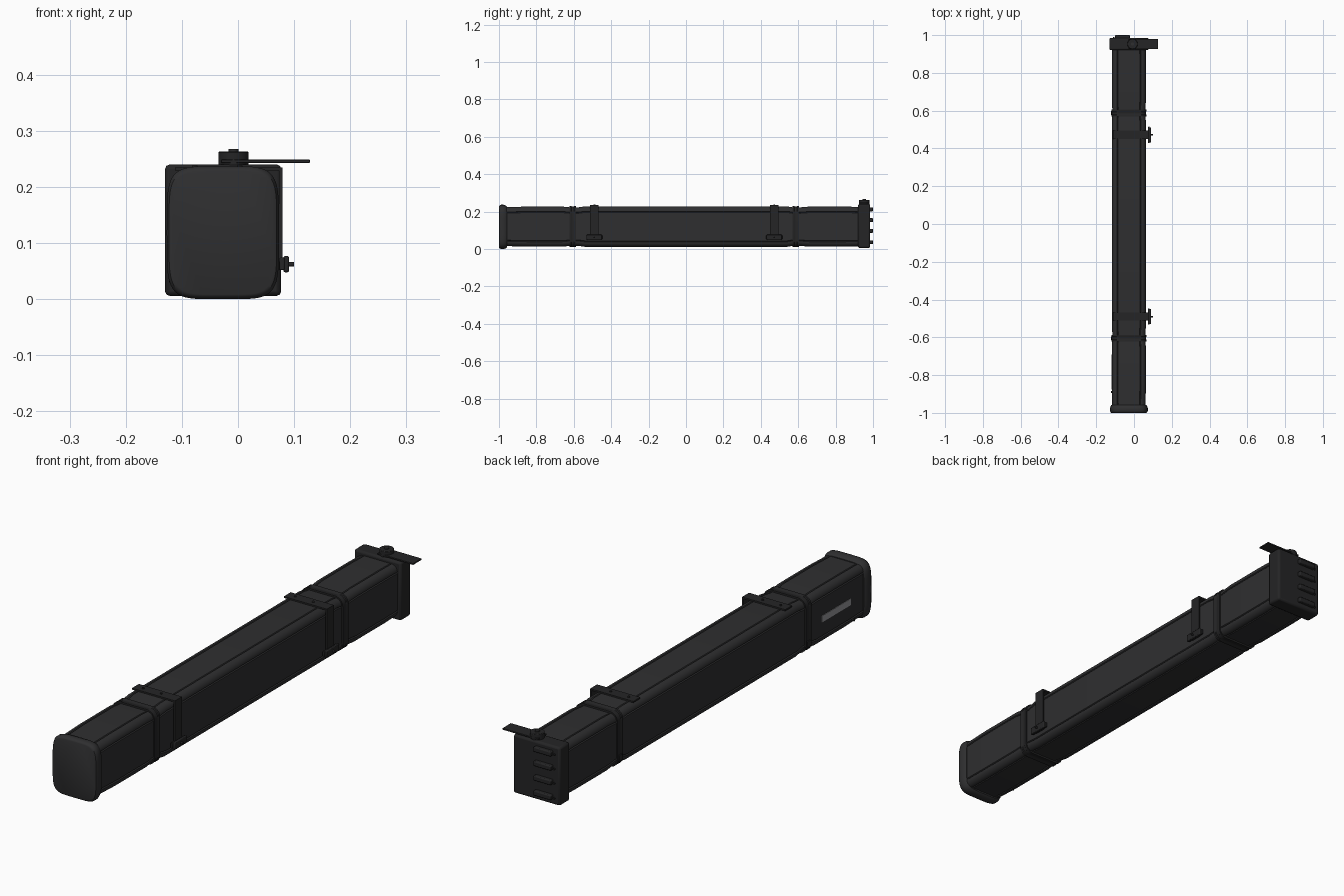
import bpy, bmesh, math
from mathutils import Matrix

if "Cube" in bpy.data.objects:
    bpy.data.objects.remove(bpy.data.objects["Cube"])

CX, CZ = -0.027, 0.12   # tube axis


def material(name, c):
    m = bpy.data.materials.new(name)
    m.diffuse_color = (c, c, c * 1.05, 1)
    m.use_nodes = True
    m.node_tree.nodes["Principled BSDF"].inputs["Base Color"].default_value = m.diffuse_color
    return m


BLACK = material("black_plastic", 0.028)
DARK = material("dark_plastic", 0.018)
PALE = material("pale_label", 0.3)


def finish(name, bm, mat, bevel=0.0, segments=2):
    bmesh.ops.recalc_face_normals(bm, faces=bm.faces)
    me = bpy.data.meshes.new(name)
    bm.to_mesh(me)
    bm.free()
    ob = bpy.data.objects.new(name, me)
    bpy.context.collection.objects.link(ob)
    me.materials.append(mat)
    if bevel:
        b = ob.modifiers.new("bevel", 'BEVEL')
        b.width, b.segments = bevel, segments
    bpy.context.view_layer.objects.active = ob
    ob.select_set(True)
    bpy.ops.object.shade_smooth_by_angle(angle=math.radians(35))
    ob.select_set(False)
    return ob


def box(name, x, y, z, mat=DARK, bevel=0.0):
    bm = bmesh.new()
    c = [(a + b) / 2 for a, b in (x, y, z)]
    s = [b - a for a, b in (x, y, z)]
    bmesh.ops.create_cube(bm, size=1, matrix=Matrix.Translation(c) @ Matrix.Diagonal((*s, 1)))
    return finish(name, bm, mat, bevel)


def cylinder(name, c, r, depth, axis='Z', mat=DARK, bevel=0.0):
    rot = {'Z': Matrix(), 'X': Matrix.Rotation(math.pi / 2, 4, 'Y'),
           'Y': Matrix.Rotation(math.pi / 2, 4, 'X')}[axis]
    bm = bmesh.new()
    bmesh.ops.create_cone(bm, cap_ends=True, segments=32, radius1=r, radius2=r,
                          depth=depth, matrix=Matrix.Translation(c) @ rot)
    return finish(name, bm, mat, bevel)


def rounded(w, h, r, groove=0.0):
    """Rounded rectangle, optionally with a seam groove beside each corner."""
    pts = []
    for k, (sx, sz) in enumerate(((1, 1), (-1, 1), (-1, -1), (1, -1))):
        a0 = k * math.pi / 2

        def at(a, rad, back=0.0, turn=0):
            t = a + turn * math.pi / 2
            return (sx * (w - r) + rad * math.cos(a) + back * math.cos(t),
                    sz * (h - r) + rad * math.sin(a) + back * math.sin(t))
        if groove:
            pts += [at(a0, r, .006, -1), at(a0, r - groove, .003, -1)]
        pts += [at(a0 + i * math.pi / 16, r) for i in range(9)]
        if groove:
            a1 = a0 + math.pi / 2
            pts += [at(a1, r - groove, .003, 1), at(a1, r, .006, 1)]
    return pts


def squircle(w, h, n=5.0):
    f = lambda v: math.copysign(abs(v) ** (2 / n), v)
    return [(w * f(math.cos(t)), h * f(math.sin(t)))
            for t in (i * math.pi / 32 for i in range(64))]


def loft(name, sections, mat=BLACK, cz=CZ):
    bm = bmesh.new()
    rings = [[bm.verts.new((CX + x, y, cz + z)) for x, z in pts] for y, pts in sections]
    n = len(rings[0])
    for a, b in zip(rings, rings[1:]):
        for i in range(n):
            bm.faces.new((a[i], a[(i + 1) % n], b[(i + 1) % n], b[i]))
    bm.faces.new(rings[0])
    bm.faces.new(rings[-1])
    return finish(name, bm, mat)


# long tube, slightly waisted under the two bands
loft("tube", [(y, rounded(w, h, .026, .004)) for y, w, h in (
    (-.97, .088, .104), (-.85, .09, .107), (-.66, .09, .107), (-.62, .088, .103),
    (-.575, .088, .103), (-.54, .09, .108), (.54, .09, .108), (.57, .088, .103),
    (.61, .088, .103), (.66, .09, .107), (.85, .09, .107), (.94, .089, .105))])

# flared front cap
loft("front_cap", [(y, squircle(w, h)) for y, w, h in (
    (-1, .092, .11), (-.998, .096, .114), (-.99, .1, .1185), (-.975, .1, .1185),
    (-.962, .096, .114), (-.957, .092, .109))], cz=.1185)

# ribbed joint bands with small clips on both sides
for label, yb in (("front", -.605), ("rear", .587)):
    prof = ((-.018, -.003), (-.018, .003), (-.009, .003), (-.006, .001),
            (.006, .001), (.009, .003), (.018, .003), (.018, -.003))
    loft(label + "_band", [(yb + dy, rounded(.09 + d, .107 + d, .034)) for dy, d in prof], DARK)
    box(label + "_band_clip", (-.122, -.115), (yb - .01, yb + .01), (.035, .06), DARK, .001)

# mounting brackets: top strip, side drop, foot block and bolt
for label, yb in (("front", -.49), ("rear", .472)):
    bm = bmesh.new()
    path = [(-.112, .229), (-.112, .235), (.079, .235), (.079, .052), (.073, .052), (.073, .229)]
    rings = [[bm.verts.new((x, yb + s, z)) for x, z in path] for s in (-.022, .022)]
    bm.faces.new(rings[0])
    bm.faces.new(rings[1])
    for i in range(6):
        j = (i + 1) % 6
        bm.faces.new((rings[0][i], rings[0][j], rings[1][j], rings[1][i]))
    finish(label + "_bracket", bm, DARK)
    box(label + "_bracket_foot", (.074, .083), (yb - .043, yb + .043), (.052, .074), DARK, .002)
    box(label + "_bracket_pad", (.081, .091), (yb - .04, yb + .04), (.048, .077), DARK, .003)
    cylinder(label + "_bracket_bolt", (.093, yb, .062), .004, .014, 'X')
    for s in (-.05, .03):
        cylinder(label + "_bracket_rivet", (CX + s, yb, .236), .005, .004)

# rear end box with four latches
box("rear_box", (-.13, .077), (.92, .985), (.006, .24), DARK, .008)
for z in (.212, .155, .097, .037):
    box("rear_latch", (-.1, -.022), (.98, 1.0), (z - .01, z + .01), DARK, .004)
    cylinder("rear_latch_pin", (-.107, .986, z - .004), .004, .008, 'Y')

# swivel handle on top of the rear box
cylinder("handle_hub", (-.008, .953, .25), .027, .026, 'Z', DARK, .002)
cylinder("handle_bolt", (-.008, .953, .264), .009, .008, 'Z', BLACK, .001)
box("handle_plate", (-.03, .128), (.926, .98), (.243, .249), DARK, .001)

# label plate and small drain plug on the left side
box("side_label", (-.119, -.116), (-.875, -.69), (.1, .126), PALE)
cylinder("drain_plug", (-.118, -.89, .035), .005, .01, 'X')
